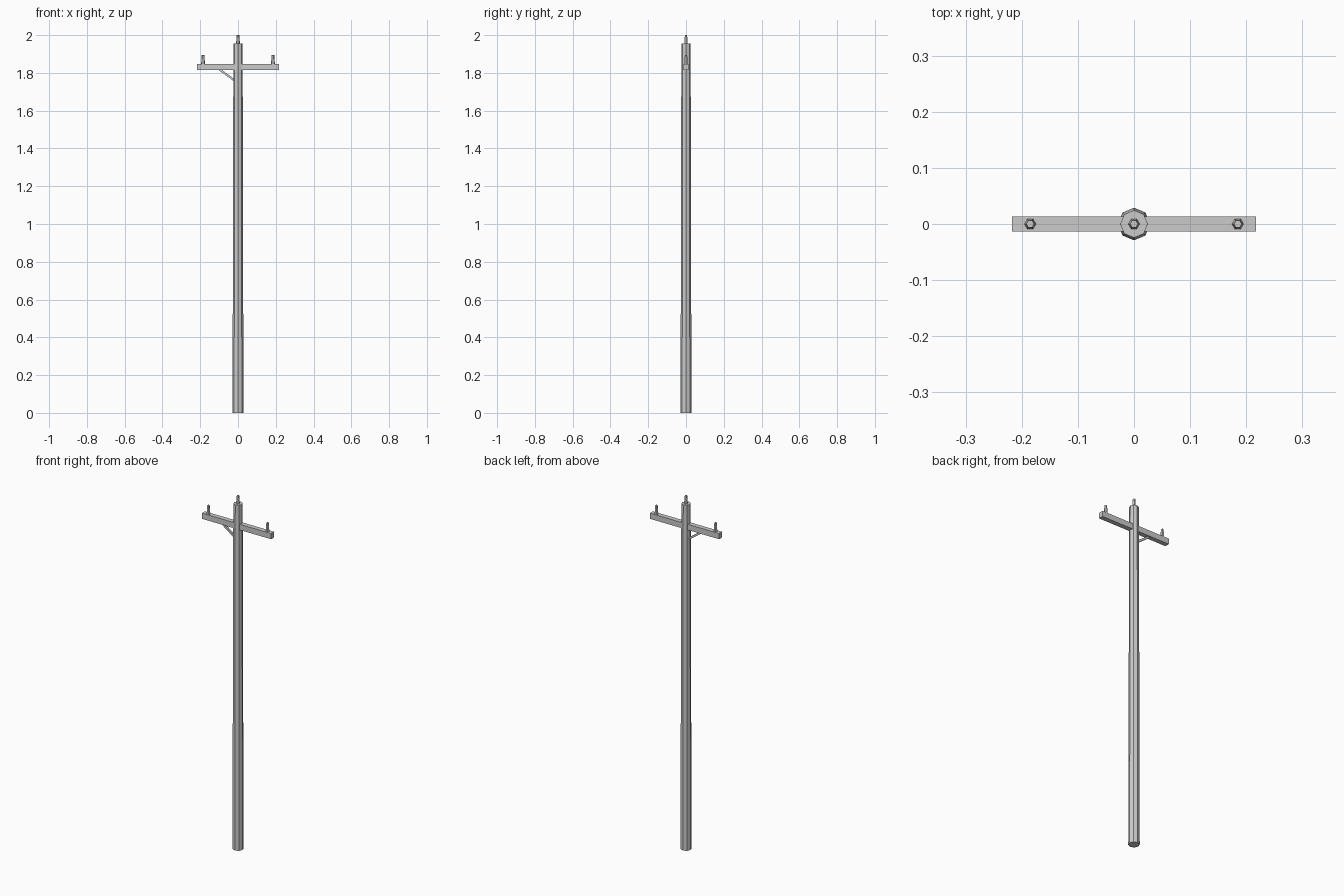
import bpy
from mathutils import Vector

if "Cube" in bpy.data.objects:
    bpy.data.objects.remove(bpy.data.objects["Cube"])


def tapered(name, sides, r1, r2, x, z1, z2, turn=0.0):
    bpy.ops.mesh.primitive_cone_add(vertices=sides, radius1=r1, radius2=r2, depth=z2 - z1,
                                    location=(x, 0, (z1 + z2) / 2), rotation=(0, 0, turn))
    ob = bpy.context.object
    ob.name = name
    return ob


def beam(name, a, b, width, height):
    # Rectangular bar running from a to b in the XZ plane
    a, b = Vector(a), Vector(b)
    d = b - a
    bpy.ops.mesh.primitive_cube_add(size=1, location=(a + b) / 2)
    ob = bpy.context.object
    ob.name = name
    ob.scale = (d.length, width, height)
    ob.rotation_euler = d.to_track_quat('X', 'Z').to_euler()
    return ob


# Tapered octagonal pole
tapered("pole", 8, 0.029, 0.0245, 0, 0, 1.955)

# Crossarm and its single diagonal brace
beam("crossarm", (-0.217, 0, 1.831), (0.217, 0, 1.831), 0.027, 0.032)
beam("brace", (-0.098, 0, 1.818), (-0.014, 0, 1.757), 0.011, 0.011)

# Hexagonal insulator pins
for name, x, z in (("left_pin", -0.185, 1.845), ("right_pin", 0.185, 1.845), ("top_pin", 0, 1.95)):
    tapered(name, 6, 0.0105, 0.007, x, z, z + 0.05, 3.14159265 / 6)
